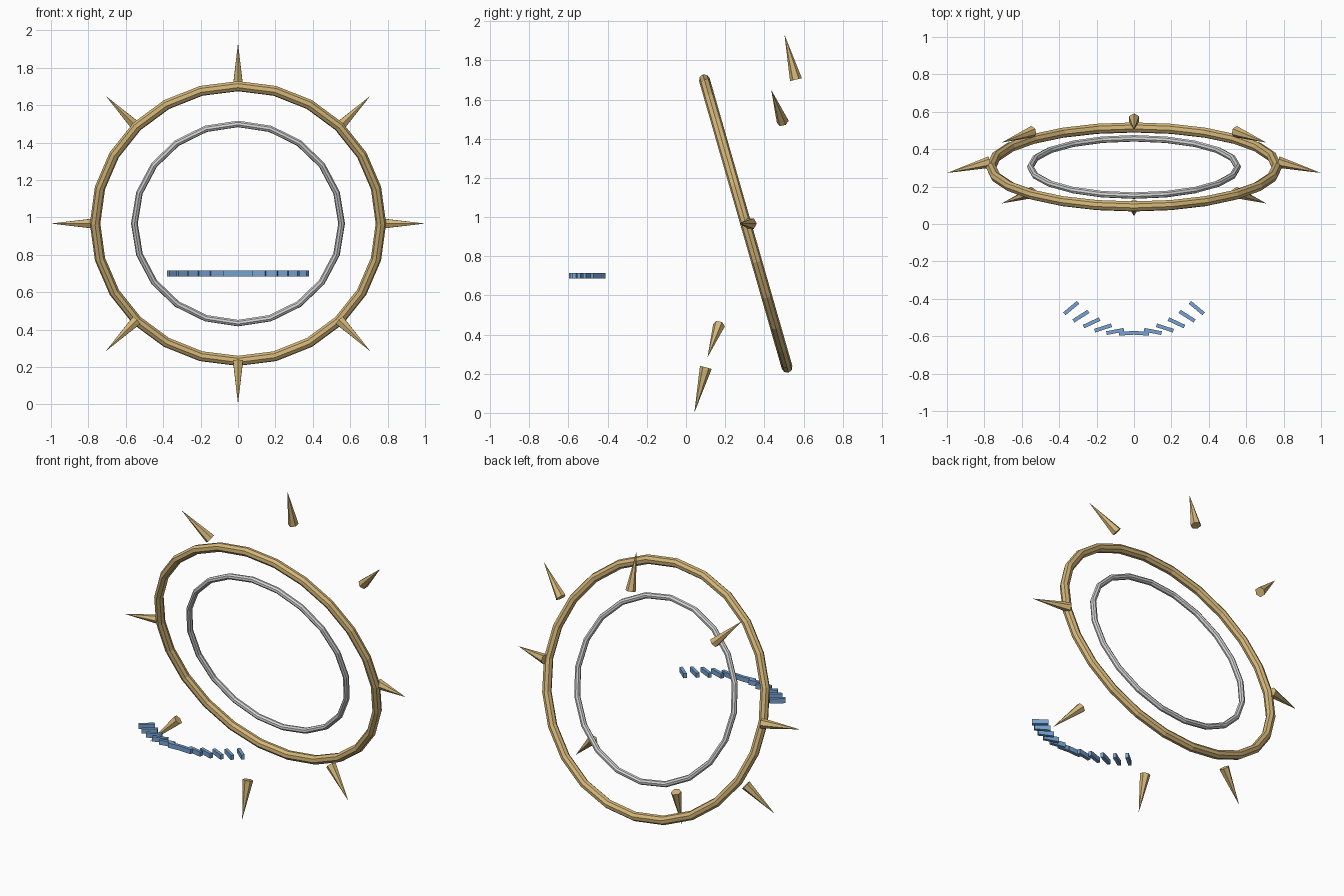
import bpy
from math import sin, cos, pi, radians
from mathutils import Matrix, Vector

cube = bpy.data.objects.get("Cube")
if cube:
    bpy.data.objects.remove(cube, do_unlink=True)


def material(name, rgb):
    mat = bpy.data.materials.new(name)
    mat.use_nodes = True
    mat.diffuse_color = (*rgb, 1)
    node = next(n for n in mat.node_tree.nodes if n.type == "BSDF_PRINCIPLED")
    node.inputs["Base Color"].default_value = (*rgb, 1)
    return mat


gold = material("gold", (0.66, 0.47, 0.19))
silver = material("silver", (0.67, 0.67, 0.68))
blue = material("blue", (0.18, 0.36, 0.64))

CENTRE = Vector((0, 0.305, 0.967))
TILT = 0.28


def finish(name, mat):
    obj = bpy.context.object
    obj.name = name
    obj.data.name = name
    obj.data.materials.append(mat)
    return obj


def ring(name, radius, tube, segments, mat):
    bpy.ops.mesh.primitive_torus_add(
        major_radius=radius, minor_radius=tube,
        major_segments=segments, minor_segments=8,
        location=CENTRE, rotation=(pi / 2 + TILT, 0, 0))
    finish(name, mat)


# Two concentric rings, tops leaning to the front
ring("outer_ring", 0.764, 0.028, 24, gold)
ring("inner_ring", 0.554, 0.018, 20, silver)

# Eight spikes on a circle leaning the other way, each swept slightly forward
for i in range(8):
    a = i * pi / 4
    axis = Vector((cos(a), -0.255, sin(a))).normalized()
    side = Vector((-sin(a), 0, cos(a)))
    across = side.cross(axis)
    bpy.ops.mesh.primitive_cone_add(vertices=6, radius1=0.031, radius2=0, depth=0.238)
    spike = finish(f"spike_{i + 1}", gold)
    # A hexagon corner points along the across direction
    turn = Matrix((side, -across, axis)).transposed().to_4x4()
    place = Vector((0.885 * cos(a), 0.302 + 0.23 * sin(a), CENTRE.z + 0.85 * sin(a)))
    spike.matrix_world = Matrix.Translation(place) @ turn

# Arc of slats in front, each turned against the curve
ARC = 0.483
for i in range(12):
    t = radians(8 * (i - 5.5))
    bpy.ops.mesh.primitive_cube_add(
        size=1, location=(ARC * sin(t), -0.102 - ARC * cos(t), 0.7),
        rotation=(0, 0, -0.9 * t))
    slat = finish(f"slat_{i + 1}", blue)
    slat.scale = (0.095, 0.02, 0.03)
